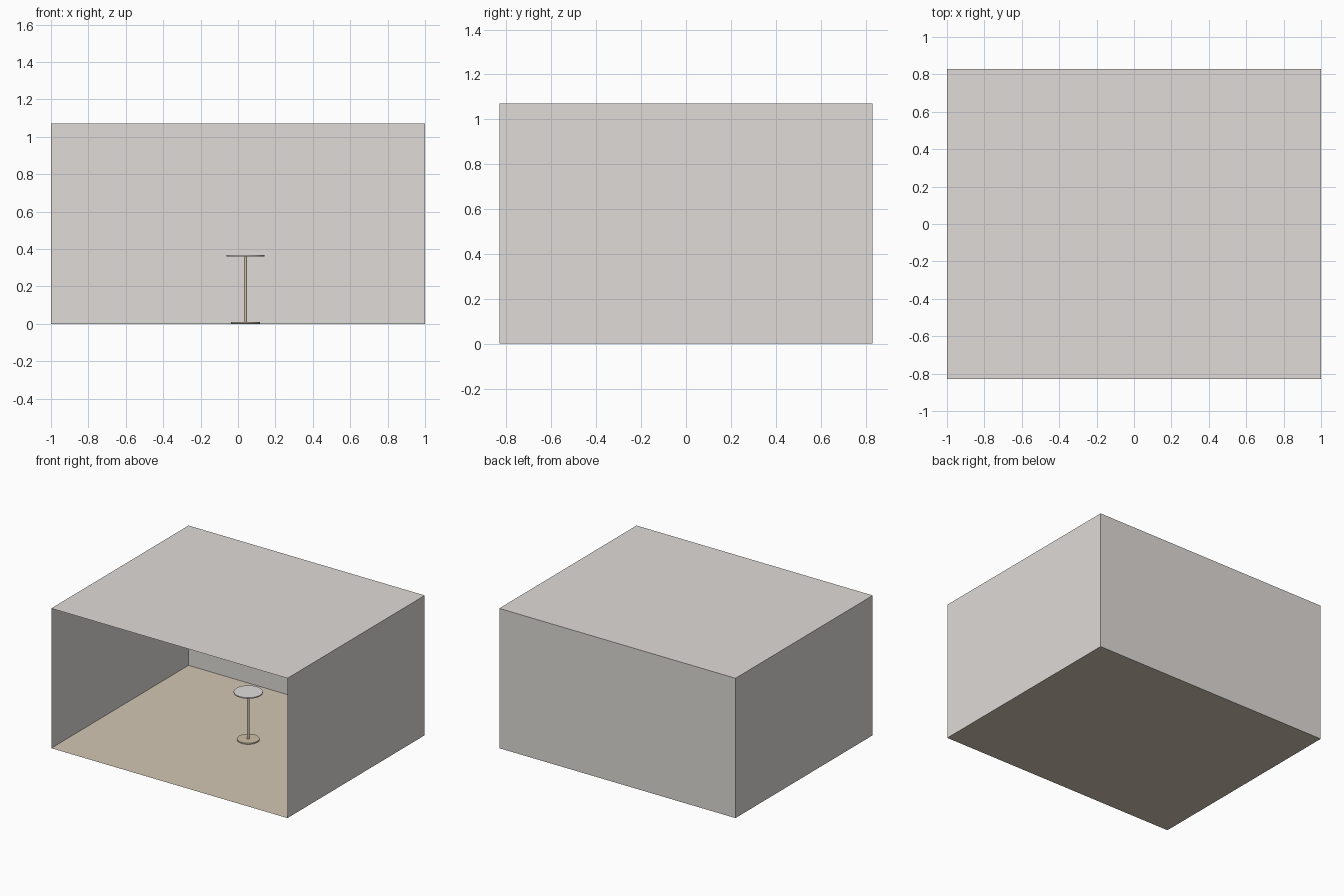
import bpy, bmesh, math

if "Cube" in bpy.data.objects:
    bpy.data.objects.remove(bpy.data.objects["Cube"])

W, D, H = 1.0, 0.83, 1.07          # half width, half depth, height
CX, CY = 0.04, 0.067               # table position


def material(name, rgb):
    m = bpy.data.materials.new(name)
    lin = [(c / 255 / 12.92) if c < 11 else ((c / 255 + 0.055) / 1.055) ** 2.4 for c in rgb]
    m.diffuse_color = (*lin, 1)
    m.use_nodes = True
    m.node_tree.nodes["Principled BSDF"].inputs["Base Color"].default_value = m.diffuse_color
    return m


wall_mat = material("warm_grey_plaster", (223, 219, 215))
floor_mat = material("beige_floor", (211, 199, 181))
top_mat = material("light_grey_top", (224, 222, 219))
stand_mat = material("tan_metal", (205, 192, 168))


def panel(name, corners, mat):
    me = bpy.data.meshes.new(name)
    me.from_pydata(corners, [], [(0, 1, 2, 3)])
    me.materials.append(mat)
    ob = bpy.data.objects.new(name, me)
    bpy.context.collection.objects.link(ob)


def lathe(name, profile, mat, n=48):
    """Revolve (radius, z) points around the table axis, closing both ends."""
    bm = bmesh.new()
    rings = [[bm.verts.new((CX + r * math.cos(2 * math.pi * i / n),
                            CY + r * math.sin(2 * math.pi * i / n), z))
              for i in range(n)] for r, z in profile]
    for a, b in zip(rings, rings[1:]):
        for i in range(n):
            j = (i + 1) % n
            bm.faces.new((a[i], a[j], b[j], b[i]))
    bm.faces.new(rings[0][::-1])
    bm.faces.new(rings[-1])
    me = bpy.data.meshes.new(name)
    bm.to_mesh(me)
    bm.free()
    me.materials.append(mat)
    ob = bpy.data.objects.new(name, me)
    bpy.context.collection.objects.link(ob)
    bpy.ops.object.select_all(action='DESELECT')
    ob.select_set(True)
    bpy.context.view_layer.objects.active = ob
    bpy.ops.object.shade_smooth_by_angle(angle=math.radians(35))


# Room shell: thin panels, open at the front
panel("floor", [(-W, -D, 0), (W, -D, 0), (W, D, 0), (-W, D, 0)], floor_mat)
panel("ceiling", [(-W, -D, H), (-W, D, H), (W, D, H), (W, -D, H)], wall_mat)
panel("back_wall", [(-W, D, 0), (W, D, 0), (W, D, H), (-W, D, H)], wall_mat)
panel("left_wall", [(-W, -D, 0), (-W, D, 0), (-W, D, H), (-W, -D, H)], wall_mat)
panel("right_wall", [(W, D, 0), (W, -D, 0), (W, -D, H), (W, D, H)], wall_mat)

# Pedestal table
lathe("table_base", [(0.078, 0.001), (0.078, 0.01)], stand_mat)
lathe("table_post", [(0.009, 0.01), (0.009, 0.362)], stand_mat, 24)
lathe("table_top", [(0.101, 0.361), (0.101, 0.369)], top_mat)
